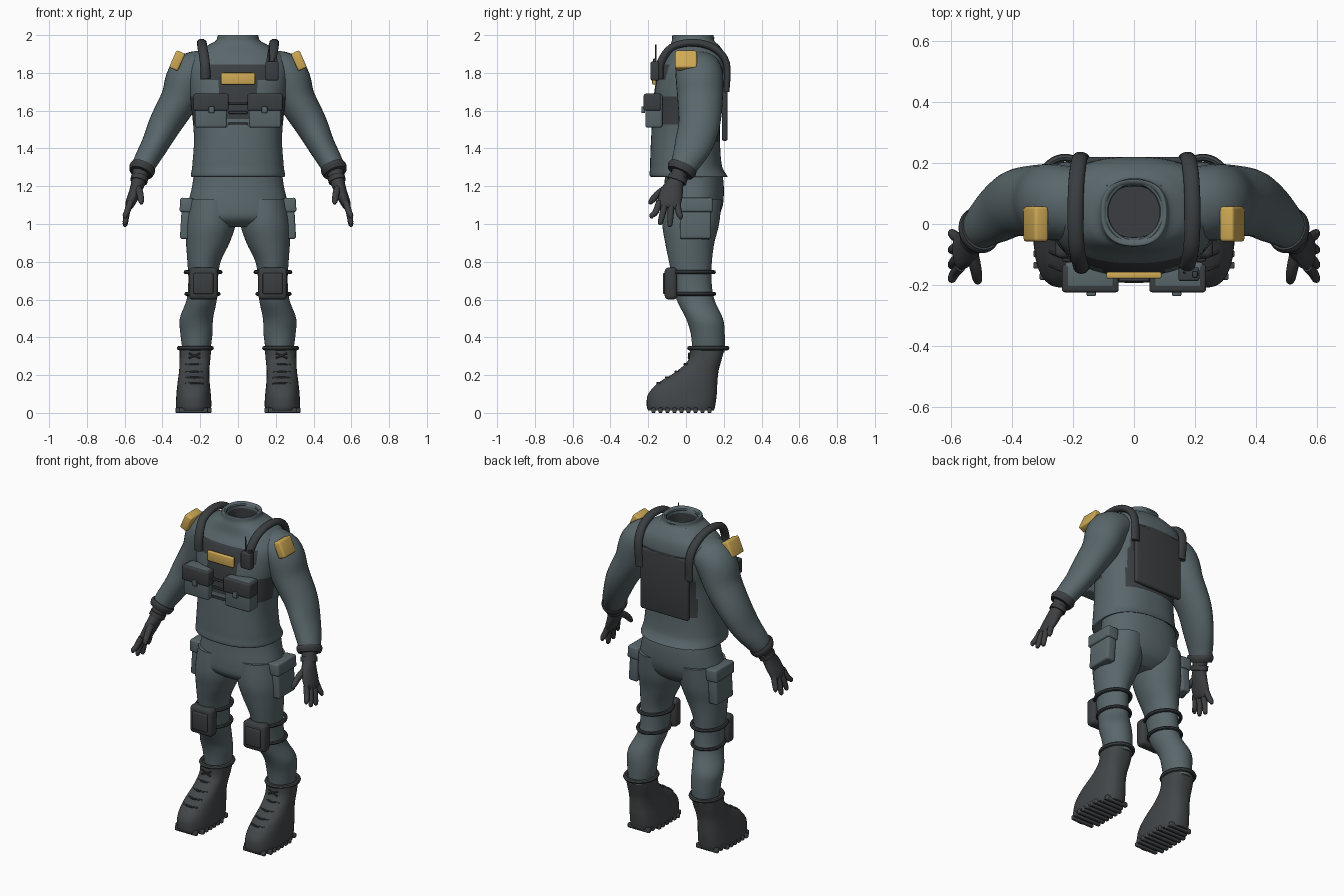
import bpy, bmesh, math
from mathutils import Vector, Matrix

if "Cube" in bpy.data.objects:
    bpy.data.objects.remove(bpy.data.objects["Cube"])


def material(name, r, g, b):
    m = bpy.data.materials.new(name)
    m.use_nodes = True
    m.diffuse_color = (r, g, b, 1)
    bsdf = next(n for n in m.node_tree.nodes if n.type == "BSDF_PRINCIPLED")
    bsdf.inputs["Base Color"].default_value = (r, g, b, 1)
    bsdf.inputs["Roughness"].default_value = 0.8
    return m


FABRIC = material("slate fabric", 0.1, 0.135, 0.147)
WEB = material("charcoal webbing", 0.043, 0.048, 0.052)
BOOT = material("dark boot leather", 0.055, 0.062, 0.066)
GLOVE = material("dark glove", 0.047, 0.05, 0.055)
YELLOW = material("mustard yellow", 0.62, 0.4, 0.09)
parts = []


def finish(name, bm, mat):
    bmesh.ops.recalc_face_normals(bm, faces=bm.faces)
    mesh = bpy.data.meshes.new(name)
    bm.to_mesh(mesh)
    bm.free()
    mesh.materials.append(mat)
    ob = bpy.data.objects.new(name, mesh)
    bpy.context.collection.objects.link(ob)
    parts.append(ob)
    return ob


def skin(name, rings, mat, loop=False):
    """Join rings of points into one surface; capped unless it is a loop."""
    bm = bmesh.new()
    vs = [[bm.verts.new(p) for p in ring] for ring in rings]
    n = len(vs[0])
    pairs = list(zip(vs, vs[1:])) + ([(vs[-1], vs[0])] if loop else [])
    for a, b in pairs:
        for i in range(n):
            j = (i + 1) % n
            bm.faces.new((a[i], a[j], b[j], b[i]))
    if not loop:
        bm.faces.new(vs[0])
        bm.faces.new(vs[-1])
    return finish(name, bm, mat)


def smooth_rows(rows, steps):
    """Catmull-Rom interpolation through rows of numbers."""
    rows = [Vector(r) for r in rows]
    pad = [rows[0]] + rows + [rows[-1]]
    out = []
    for a, b, c, d in zip(pad, pad[1:], pad[2:], pad[3:]):
        for k in range(steps):
            t = k / steps
            out.append(0.5 * (2 * b + (c - a) * t + (2 * a - 5 * b + 4 * c - d) * t * t
                              + (3 * b - a - 3 * c + d) * t ** 3))
    return out + [rows[-1]]


def spow(v, p):
    return math.copysign(abs(v) ** p, v)


def loft(name, rows, mat, side=1, power=2.0, n=40, steps=5):
    """Level superellipse rings from rows of z, centre x, front y, back y, half width."""
    rings = []
    for z, cx, y0, y1, rx in smooth_rows(rows, steps):
        ring = []
        for i in range(n):
            a = math.tau * i / n
            ring.append((side * (cx + rx * spow(math.cos(a), 2 / power)),
                         (y0 + y1) / 2 + (y1 - y0) / 2 * spow(math.sin(a), 2 / power), z))
        rings.append(ring)
    return skin(name, rings, mat)


def tube(name, rows, mat, side=1, hint=(0, 1, 0), n=16, steps=4):
    """Oval tube along rows of x, y, z, radius along hint, radius across."""
    pts = smooth_rows(rows, steps)
    pos = [Vector((p[0], p[1], p[2])) for p in pts]
    rings = []
    for i, p in enumerate(pts):
        t = (pos[min(i + 1, len(pos) - 1)] - pos[max(i - 1, 0)]).normalized()
        u = Vector(hint)
        u = (u - t * u.dot(t)).normalized()
        v = t.cross(u)
        ring = [pos[i] + u * p[3] * math.cos(math.tau * k / n)
                + v * p[4] * math.sin(math.tau * k / n) for k in range(n)]
        rings.append([(side * q.x, q.y, q.z) for q in ring])
    return skin(name, rings, mat)


def band(name, centre, rx, ry, thick, mat, side=1, tall=1.0, n=40):
    rings = []
    for i in range(n):
        a = math.tau * i / n
        ring = []
        for k in range(8):
            b = math.tau * k / 8
            c = thick * math.cos(b)
            ring.append((side * (centre[0] + (rx + c) * math.cos(a)),
                         centre[1] + (ry + c) * math.sin(a),
                         centre[2] + tall * thick * math.sin(b)))
        rings.append(ring)
    return skin(name, rings, mat, loop=True)


def box(name, centre, size, mat, bevel=0.01, tilt=0.0, side=1, pitch=0.0):
    bm = bmesh.new()
    bmesh.ops.create_cube(bm, size=1)
    bmesh.ops.scale(bm, vec=size, verts=bm.verts)
    bmesh.ops.bevel(bm, geom=bm.edges[:], offset=bevel, segments=3, profile=0.5, affect="EDGES")
    rot = Matrix.Rotation(side * tilt, 4, "Y") @ Matrix.Rotation(pitch, 4, "X")
    bm.transform(Matrix.Translation((side * centre[0], centre[1], centre[2])) @ rot)
    return finish(name, bm, mat)


# Jacket body, with the neck opening turned inward
torso = loft("jacket", [
    (1.28, 0, -.1, .18, .2), (1.25, 0, -.185, .22, .247), (1.31, 0, -.19, .19, .242),
    (1.45, 0, -.185, .18, .233), (1.6, 0, -.175, .185, .245), (1.72, 0, -.165, .21, .262),
    (1.82, 0, -.14, .22, .268), (1.89, 0, -.1, .21, .24), (1.94, 0, -.085, .18, .17),
    (1.97, 0, -.075, .15, .118), (2.0, 0, -.07, .145, .105), (1.98, 0, -.045, .125, .085),
    (1.9, 0, -.045, .125, .085)], FABRIC, power=2.4, n=96, steps=10)

# Vest panels: chest band, centre front, flanks and back
torso.data.materials.append(WEB)
for f in torso.data.polygons:
    x, y, z = abs(f.center.x), f.center.y, f.center.z
    front = y < -.04 and ((x < .2 and 1.76 < z < 1.845) or (x < .1 and 1.55 < z < 1.77))
    flank = x > .19 and -.13 < y < 0 and 1.53 < z < 1.68
    back = y > .05 and x < .175 and 1.43 < z < 1.83
    inside = x < .09 and abs(y - .04) < .087 and 1.88 < z < 1.97
    f.material_index = int(front or flank or back or inside)
band("collar_ring", (0, .04, 1.985), .095, .1, .011, FABRIC)
box("back_plate", (0, .205, 1.63), (.33, .03, .38), WEB, .012)

# Chest label and webbing rungs between the pouches
box("chest_label", (0, -.168, 1.77), (.18, .022, .062), YELLOW, .006)
for i, z in enumerate((1.53, 1.59, 1.64)):
    box(f"webbing_rung_{i}", (0, -.183, z), (.1, .01, .014), WEB, .003)

# Radio on the left strap
box("radio", (.18, -.165, 1.81), (.068, .045, .1), WEB, .008)
box("radio_knob", (.2, -.165, 1.865), (.018, .02, .02), WEB, .004)
tube("radio_antenna", [(.165, -.16, 1.84, .005, .005), (.165, -.16, 1.95, .003, .003)],
     WEB, n=8, steps=1)

# Trouser seat
loft("trouser_seat", [(1.28, 0, -.11, .19, .232), (1.2, 0, -.115, .2, .243),
                      (1.1, 0, -.125, .195, .264), (1.03, 0, -.12, .165, .262),
                      (.985, 0, -.07, .11, .17)], FABRIC, power=2.2, n=64)

for s, side in ((1, "left"), (-1, "right")):
    # Sleeve and cuff
    tube(side + "_sleeve", [
        (.13, .06, 1.84, .11, .08), (.25, .07, 1.79, .125, .115), (.31, .075, 1.66, .12, .1),
        (.385, .07, 1.53, .11, .087), (.44, .04, 1.42, .1, .072), (.49, 0, 1.33, .078, .063),
        (.515, -.03, 1.275, .062, .055)], FABRIC, s, n=32, steps=6)
    tube(side + "_cuff", [(.502, -.015, 1.305, .076, .066), (.508, -.022, 1.29, .08, .07),
                          (.516, -.032, 1.27, .07, .062)], WEB, s, n=28)
    # Glove
    tube(side + "_glove_palm", [
        (.513, -.03, 1.28, .045, .045), (.525, -.05, 1.23, .042, .038),
        (.545, -.075, 1.17, .06, .032), (.57, -.09, 1.11, .062, .026),
        (.577, -.095, 1.085, .05, .016)], GLOVE, s, n=20)
    for i, (y, tip_y, tip_z) in enumerate(((-.14, -.18, 1.03), (-.108, -.135, .995),
                                         (-.076, -.085, .985), (-.048, -.03, 1.025))):
        tube(f"{side}_finger_{i}", [
            (.568, y, 1.12, .017, .017), (.587, (y + tip_y) / 2, 1.065, .017, .017),
            (.597, tip_y, tip_z + .015, .014, .014), (.597, tip_y, tip_z, .006, .006)],
             GLOVE, s, n=10)
    tube(side + "_thumb", [
        (.535, -.08, 1.2, .024, .022), (.52, -.14, 1.165, .02, .019),
        (.513, -.18, 1.125, .016, .016), (.511, -.192, 1.105, .007, .007)], GLOVE, s, n=10)
    tube(side + "_wrist_strap", [(.519, -.04, 1.25, .052, .046), (.526, -.05, 1.225, .052, .046)],
         WEB, s, n=20)
    # Shoulder patch
    box(side + "_shoulder_patch", (.322, 0, 1.865), (.05, .115, .1), YELLOW, .01, -.42, s)
    # Harness strap over the shoulder
    tube(side + "_harness_strap", [
        (.172, -.14, 1.77, .026, .022), (.175, -.135, 1.85, .026, .022),
        (.188, -.075, 1.935, .026, .02), (.192, .04, 1.96, .026, .02),
        (.188, .15, 1.93, .026, .02), (.178, .215, 1.85, .026, .018),
        (.17, .215, 1.7, .026, .015)], WEB, s, hint=(1, 0, 0))
    # Chest pouch
    box(side + "_chest_pouch", (.143, -.17, 1.6), (.17, .09, .18), FABRIC, .012, 0, s)
    box(side + "_chest_pouch_lid", (.143, -.178, 1.645), (.186, .092, .09), WEB, .01, 0, s)
    box(side + "_chest_pouch_buckle", (.14, -.226, 1.605), (.03, .02, .035), FABRIC, .004, 0, s)
    # Trouser leg
    loft(side + "_trouser_leg", [
        (1.13, .135, -.115, .19, .125), (1.0, .145, -.125, .175, .132),
        (.9, .16, -.11, .15, .115), (.8, .18, -.09, .137, .088), (.7, .185, -.07, .135, .078),
        (.6, .192, -.05, .15, .08), (.5, .22, 0, .195, .088), (.42, .22, .025, .205, .085),
        (.32, .22, .035, .205, .072)], FABRIC, s)
    # Thigh pouch
    box(side + "_thigh_pouch", (.272, .05, 1.02), (.06, .165, .2), FABRIC, .012, -.06, s)
    box(side + "_thigh_pouch_lid", (.27, .05, 1.1), (.075, .182, .075), FABRIC, .01, -.06, s)
    # Knee pad and its straps
    box(side + "_knee_pad", (.183, -.08, .685), (.152, .065, .17), WEB, .02, 0, s)
    box(side + "_knee_pad_plate", (.183, -.113, .685), (.105, .02, .11), WEB, .007, 0, s)
    band(side + "_upper_knee_strap", (.185, .034, .745), .092, .113, .011, WEB, s)
    band(side + "_lower_knee_strap", (.188, .048, .63), .086, .102, .01, WEB, s)
    # Boot
    loft(side + "_boot", [
        (.012, .235, -.2, .148, .088), (.04, .235, -.208, .155, .094),
        (.1, .235, -.2, .163, .091), (.16, .235, -.145, .166, .085), (.22, .232, -.05, .172, .08),
        (.28, .228, .012, .188, .081), (.345, .225, .02, .205, .084)],
         BOOT, s, power=2.5, n=48)
    band(side + "_boot_collar", (.226, .118, .343), .086, .1, .012, BOOT, s)
    for i in range(9):
        box(f"{side}_sole_lug_{i}", (.235, -.172 + i * .037, .014),
            (.19 if 0 < i < 7 else .15, .022, .028), BOOT, .005, 0, s)
    # Laces
    for i, (z, y) in enumerate(((.155, -.145), (.185, -.1), (.215, -.05), (.255, -.002))):
        tube(f"{side}_lace_{i}", [(.185, y + .012, z, .006, .006), (.232, y - .006, z + .003, .006, .006),
                                  (.279, y + .012, z, .006, .006)], WEB, s, n=8)
    for i, d in enumerate((-.03, .03)):
        tube(f"{side}_lace_cross_{i}", [(.23 - d, .014, .29, .005, .005),
                                        (.23 + d, .016, .315, .005, .005)], WEB, s, n=8, steps=1)

# Smooth shading with sharp edges kept
bpy.ops.object.select_all(action="DESELECT")
for ob in parts:
    ob.select_set(True)
bpy.context.view_layer.objects.active = parts[0]
bpy.ops.object.shade_smooth_by_angle(angle=math.radians(40))
